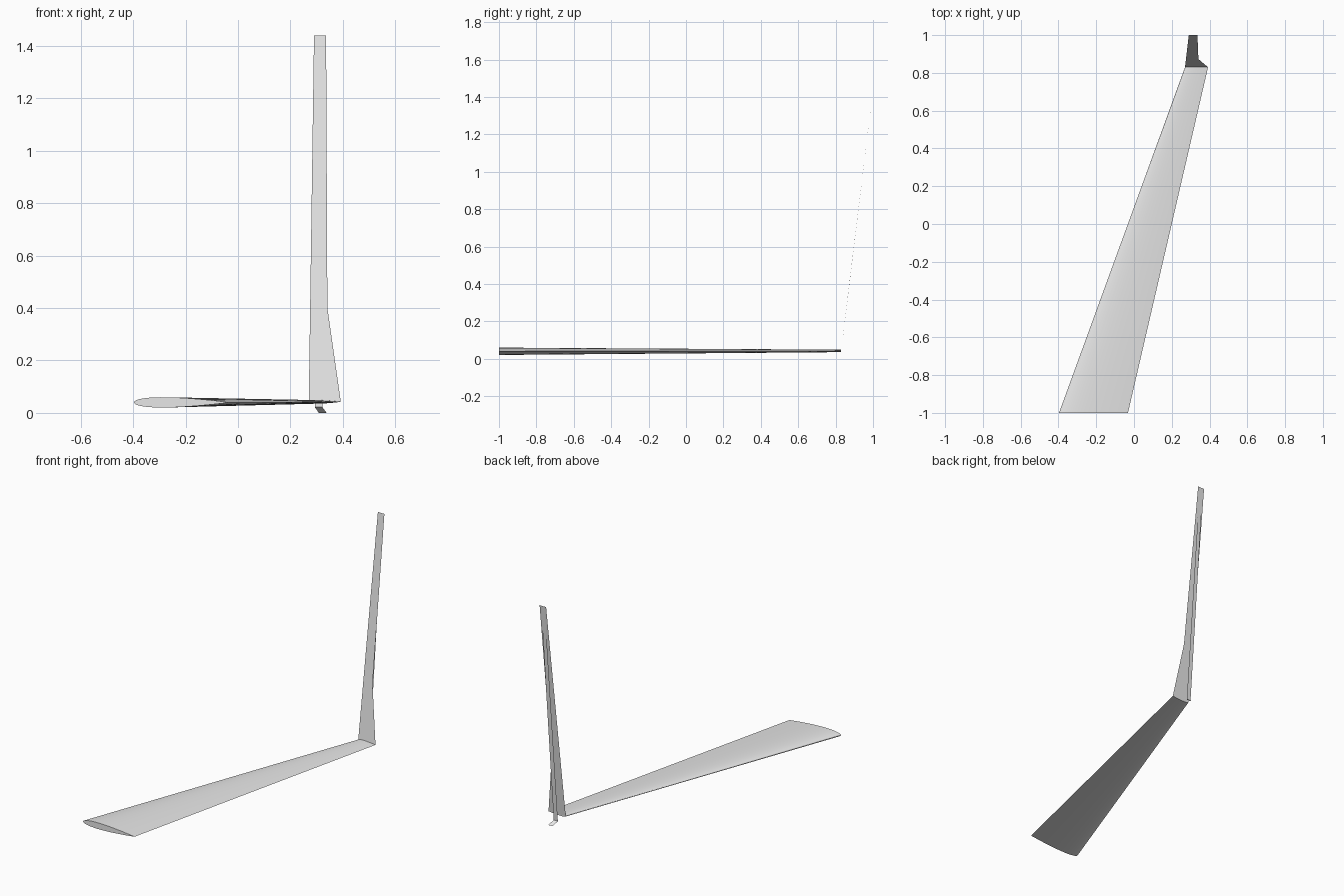
import bpy, math

if "Cube" in bpy.data.objects:
    bpy.data.objects.remove(bpy.data.objects["Cube"], do_unlink=True)

# Single light grey material
grey = bpy.data.materials.new("light_grey")
grey.use_nodes = True
colour = (0.8, 0.8, 0.8, 1.0)
grey.diffuse_color = colour
grey.node_tree.nodes["Principled BSDF"].inputs["Base Color"].default_value = colour


def add_part(name, verts, faces):
    mesh = bpy.data.meshes.new(name)
    mesh.from_pydata(verts, [], faces)
    mesh.materials.append(grey)
    mesh.update()
    obj = bpy.data.objects.new(name, mesh)
    bpy.context.collection.objects.link(obj)
    return obj


def half_thickness(t, ratio):
    # Symmetric airfoil with a closed trailing edge
    return 5 * ratio * (0.2969 * math.sqrt(t) - 0.126 * t - 0.3516 * t**2
                        + 0.2843 * t**3 - 0.1036 * t**4)


def airfoil(lead, trail, y, z, ratio, steps=20):
    chord = trail - lead
    ts = [(1 - math.cos(math.pi * i / steps)) / 2 for i in range(steps + 1)]
    upper = [(t, half_thickness(t, ratio)) for t in reversed(ts)]
    lower = [(t, -half_thickness(t, ratio)) for t in ts[1:-1]]
    return [(lead + chord * t, y, z + chord * h) for t, h in upper + lower]


# Tapered swept wing, lofted between two airfoil sections
root = airfoil(-0.397, -0.032, -1.0, 0.04, 0.108)
tip = airfoil(0.27, 0.392, 0.83, 0.042, 0.108)
n = len(root)
sides = [(i, i + n, (i + 1) % n + n, (i + 1) % n) for i in range(n)]
caps = [tuple(range(n)), tuple(reversed(range(n, 2 * n)))]
wing = add_part("wing", root + tip, sides + caps)
bpy.ops.object.select_all(action="DESELECT")
wing.select_set(True)
bpy.context.view_layer.objects.active = wing
bpy.ops.object.mode_set(mode="EDIT")
bpy.ops.mesh.select_all(action="SELECT")
bpy.ops.mesh.normals_make_consistent(inside=False)
bpy.ops.object.mode_set(mode="OBJECT")
bpy.ops.object.shade_smooth_by_angle(angle=math.radians(30))

# Tall thin fin leaning back from the wing tip
add_part("fin", [(0.27, 0.83, 0.042), (0.392, 0.83, 0.042), (0.341, 0.873, 0.4),
                 (0.336, 1.0, 1.44), (0.29, 1.0, 1.44)], [(0, 1, 2, 3, 4)])

# Narrow strip behind the fin, ending in a small bent foot
add_part("rear_strip", [(0.293, 0.877, 0.022), (0.322, 0.877, 0.022),
                        (0.325, 1.0, 1.438), (0.3, 1.0, 1.438)], [(0, 1, 2, 3)])
add_part("strip_foot", [(0.308, 0.912, 0.0), (0.338, 0.912, 0.0),
                        (0.322, 0.877, 0.022), (0.293, 0.877, 0.022)], [(0, 1, 2, 3)])
